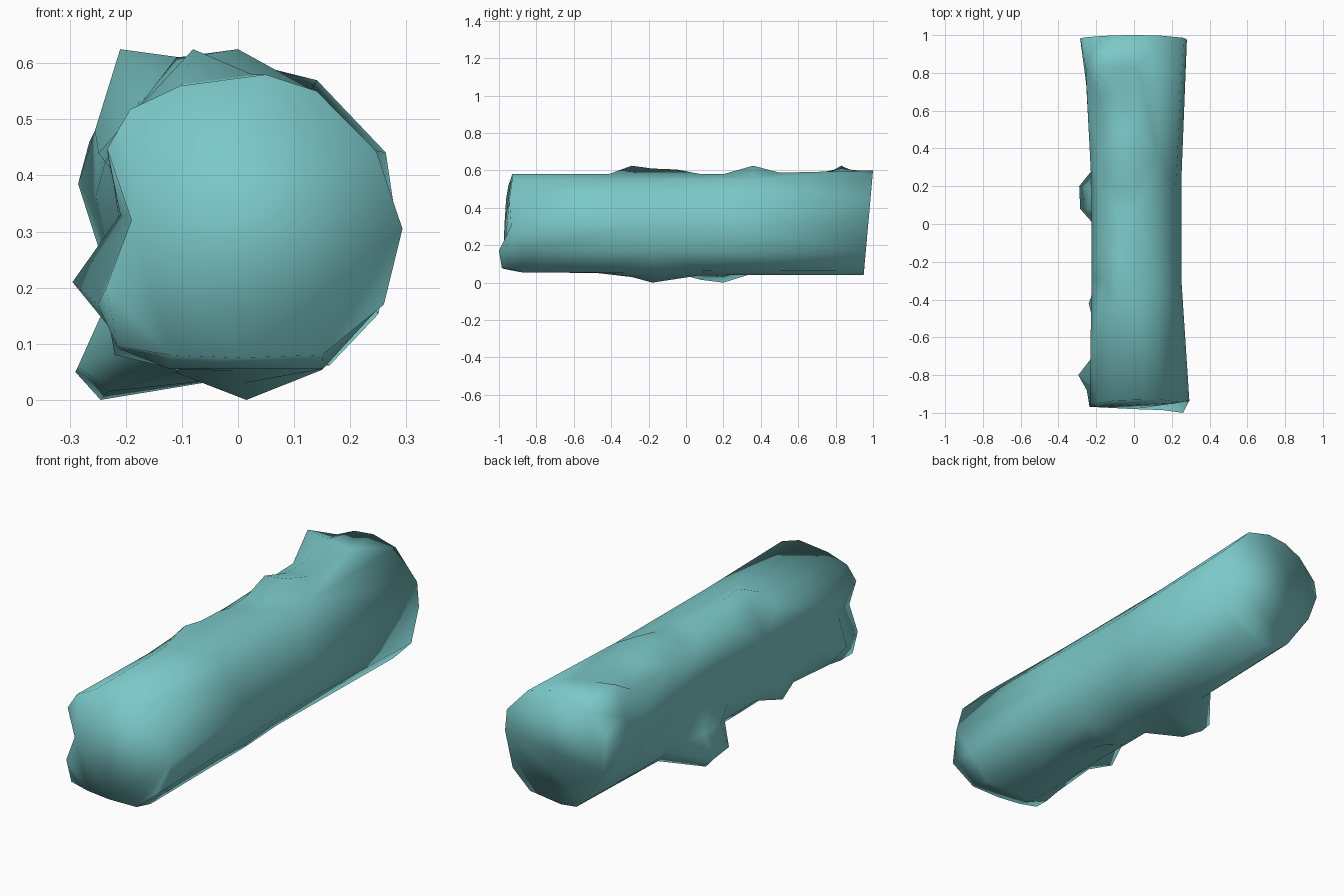
import bpy, bmesh

if "Cube" in bpy.data.objects:
    bpy.data.objects.remove(bpy.data.objects["Cube"])

# Cross-sections (x, z), clockwise from the top: front end, middle, back end
FRONT = [(.05, .58), (.14, .55), (.245, .445), (.295, .305), (.26, .17), (.15, .08), (0, .075),
         (-.12, .08), (-.215, .095), (-.235, .2), (-.19, .32), (-.235, .445), (-.19, .52), (-.1, .56)]
MID = [(.02, .58), (.13, .55), (.22, .45), (.25, .31), (.235, .17), (.15, .065), (0, .04),
       (-.11, .05), (-.17, .11), (-.19, .2), (-.185, .31), (-.225, .41), (-.185, .51), (-.1, .565)]
BACK = [(.02, .6), (.14, .57), (.265, .44), (.28, .33), (.25, .15), (.16, .06), (0, .04),
        (-.08, .05), (-.13, .09), (-.245, .26), (-.285, .385), (-.265, .46), (-.17, .55), (-.08, .59)]
# The front end is cut at a slant
FRONT_Y = [-.93, -.93, -.945, -.935, -1, -.985, -.98, -.97, -.96, -.97, -.97, -.965, -.95, -.935]
RING_Y = [-.88, -.8, -.7, -.55, -.42, -.29, -.18, -.05, .08, .2, .36, .5, .67, .83]
# Knots and broken stubs: (ring, section point) -> (x, z)
KNOTS = {
    (1, 9): (-.295, .21), (0, 9): (-.25, .17), (0, 8): (-.21, .09), (1, 10): (-.21, .33),
    (4, 9): (-.24, .2), (4, 8): (-.22, .08),
    (5, 13): (-.08, .625), (5, 12): (-.15, .55), (6, 13): (-.07, .61), (7, 13): (-.07, .605),
    (6, 6): (.015, 0), (5, 6): (.01, .03), (7, 6): (.01, .02),
    (8, 8): (-.285, .06), (9, 8): (-.29, .05), (8, 7): (-.23, .015), (9, 7): (-.245, 0),
    (8, 9): (-.24, .16), (9, 9): (-.235, .16),
    (10, 0): (0, .625), (10, 13): (-.11, .61), (9, 13): (-.1, .57),
    (13, 12): (-.21, .625), (13, 11): (-.255, .48), (13, 13): (-.1, .61),
}


def blend(a, b, t):
    return a[0] + (b[0] - a[0]) * t, a[1] + (b[1] - a[1]) * t


bm = bmesh.new()
count = len(MID)

# Rings along the trunk
rings = [[bm.verts.new((x, y, z)) for (x, z), y in zip(FRONT, FRONT_Y)]]
for r, y in enumerate(RING_Y):
    ring = []
    for i in range(count):
        if y < 0:
            x, z = blend(MID[i], FRONT[i], min(1, max(0, (-y - .3) / .65)))
            if 4 < i < 8:
                z = min(z, .055)
        else:
            x, z = blend(MID[i], BACK[i], max(0, (y - .2) / .8))
        x, z = KNOTS.get((r, i), (x, z))
        ring.append(bm.verts.new((x, y, z)))
    rings.append(ring)
rings.append([bm.verts.new((x, .95 + .05 * (z - .04) / .56, z)) for x, z in BACK])

# Bark surface
for a, b in zip(rings, rings[1:]):
    for i in range(count):
        j = (i + 1) % count
        bm.faces.new((a[i], a[j], b[j], b[i]))

# Cut ends
bm.faces.new(rings[0])
bm.faces.new(rings[-1])
bmesh.ops.recalc_face_normals(bm, faces=bm.faces[:])
bmesh.ops.triangulate(bm, faces=bm.faces[:])

mesh = bpy.data.meshes.new("log")
bm.to_mesh(mesh)
bm.free()
mesh.shade_smooth()
log = bpy.data.objects.new("log", mesh)
bpy.context.collection.objects.link(log)

# Thin out to long irregular facets
thin = log.modifiers.new("thin", 'DECIMATE')
thin.ratio = .5

# Teal colour
teal = bpy.data.materials.new("teal")
teal.diffuse_color = (.2, .58, .58, 1)
teal.use_nodes = True
teal.node_tree.nodes["Principled BSDF"].inputs["Base Color"].default_value = teal.diffuse_color
mesh.materials.append(teal)
